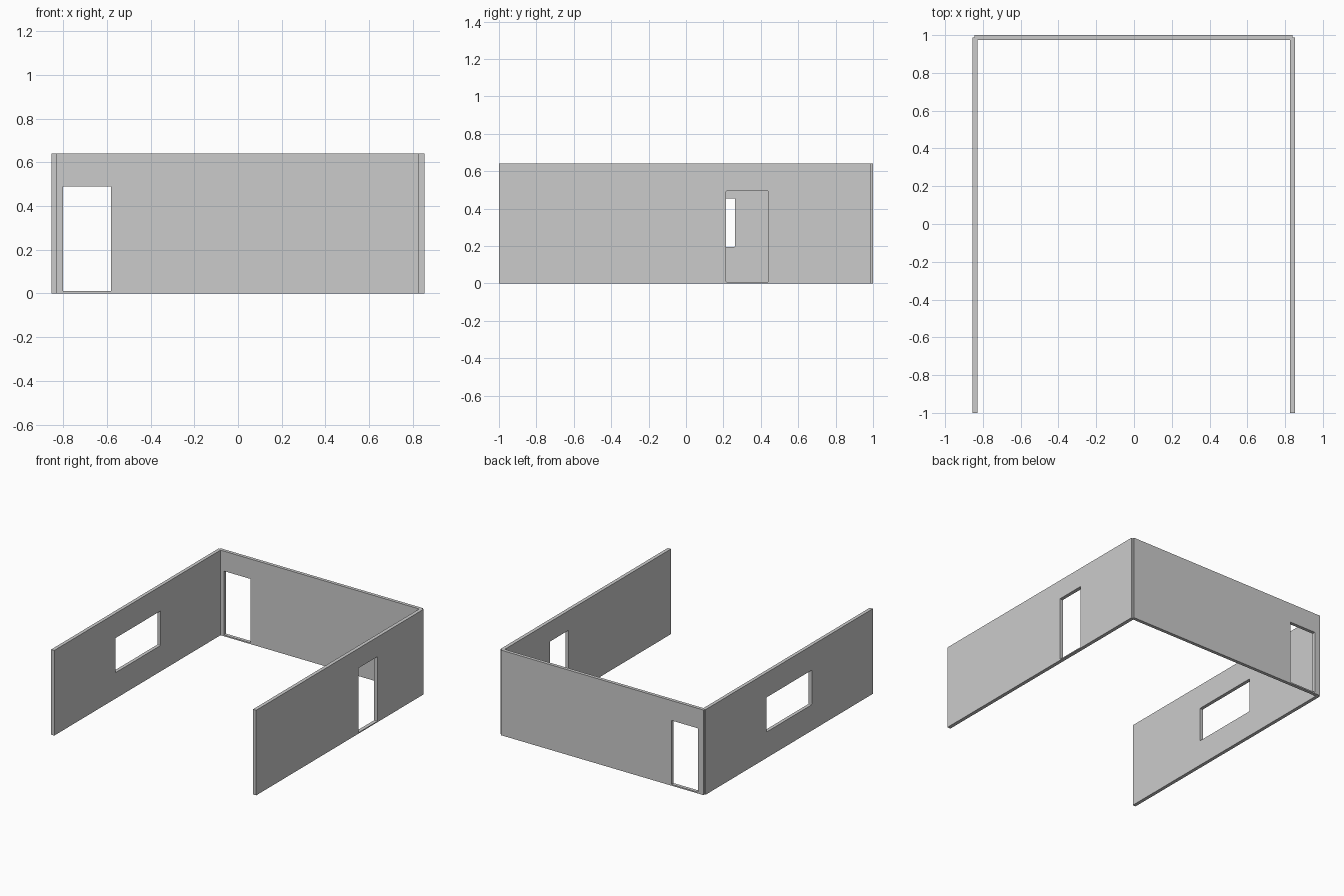
import bpy

if "Cube" in bpy.data.objects:
    bpy.data.objects.remove(bpy.data.objects["Cube"])

HEIGHT = 0.64


def box(name, lo, hi):
    """Axis-aligned box between two corners."""
    bpy.ops.mesh.primitive_cube_add(size=1, location=[(a + b) / 2 for a, b in zip(lo, hi)])
    ob = bpy.context.object
    ob.name = name
    ob.scale = [b - a for a, b in zip(lo, hi)]
    bpy.ops.object.transform_apply(location=False, rotation=False, scale=True)
    return ob


def cut_opening(wall, lo, hi, radius=0.006):
    """Cut a softly cornered opening through a wall."""
    cutter = box("opening_cutter", lo, hi)
    cutter.hide_render = True
    bev = cutter.modifiers.new("round", 'BEVEL')
    bev.width = radius
    bev.segments = 2
    cut = wall.modifiers.new("opening", 'BOOLEAN')
    cut.operation = 'DIFFERENCE'
    cut.solver = 'EXACT'
    cut.object = cutter
    bpy.context.view_layer.objects.active = wall
    bpy.ops.object.modifier_apply(modifier=cut.name)
    bpy.data.objects.remove(cutter)


# Side walls
left = box("left_wall", (-0.854, -1, 0), (-0.828, 0.987, HEIGHT))
right = box("right_wall", (0.825, -1, 0), (0.852, 0.987, HEIGHT))

# Back wall
back = box("back_wall", (-0.845, 0.975, 0), (0.839, 1, HEIGHT))

# Window in the left wall, doorways in the right and back walls
cut_opening(left, (-0.95, -0.275, 0.195), (-0.75, 0.263, 0.455))
cut_opening(right, (0.75, 0.215, 0.008), (0.95, 0.44, 0.493), 0.003)
cut_opening(back, (-0.80, 0.9, 0.01), (-0.58, 1.1, 0.49), 0.001)
